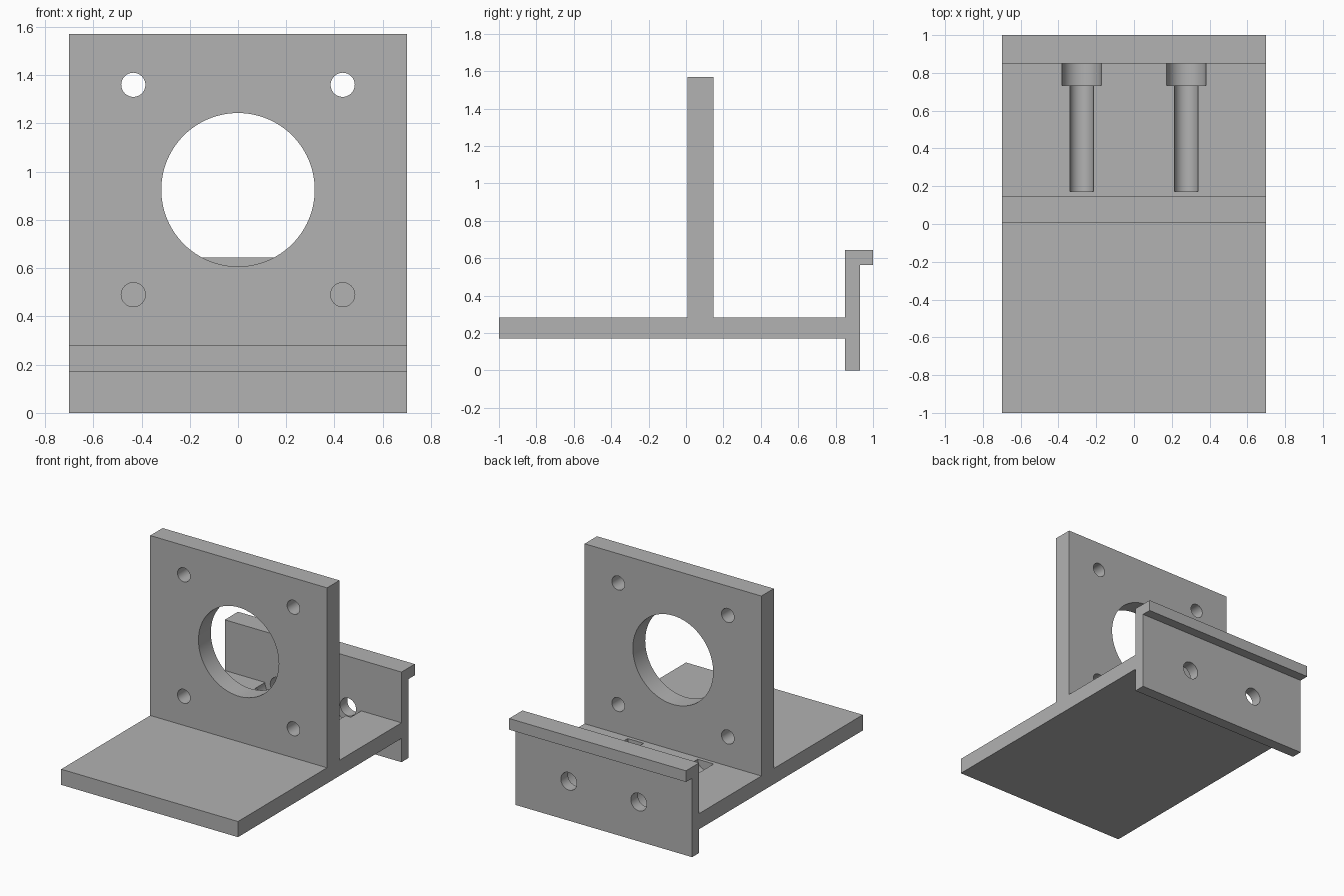
import bpy, bmesh, math
from mathutils import Matrix, Vector

cube = bpy.data.objects.get("Cube")
if cube:
    bpy.data.objects.remove(cube, do_unlink=True)

HALF_W = 0.70
BASE_LOW, BASE_TOP = 0.17, 0.282
PLATE_FRONT, PLATE_BACK, TOP = 0.007, 0.147, 1.57
WALL_FRONT, WALL_BACK = 0.85, 0.93

grey = bpy.data.materials.new("plain grey")
grey.use_nodes = True
colour = (0.445, 0.445, 0.445, 1)
grey.diffuse_color = colour
grey.node_tree.nodes["Principled BSDF"].inputs["Base Color"].default_value = colour


def make_object(name, bm):
    bmesh.ops.recalc_face_normals(bm, faces=bm.faces)
    mesh = bpy.data.meshes.new(name)
    bm.to_mesh(mesh)
    bm.free()
    mesh.materials.append(grey)
    obj = bpy.data.objects.new(name, mesh)
    bpy.context.collection.objects.link(obj)
    return obj


def extrude_profile(name, points):
    """Side profile in y, z swept across the full width."""
    bm = bmesh.new()
    face = bm.faces.new([bm.verts.new((-HALF_W, y, z)) for y, z in points])
    swept = bmesh.ops.extrude_face_region(bm, geom=[face])["geom"]
    verts = [v for v in swept if isinstance(v, bmesh.types.BMVert)]
    bmesh.ops.translate(bm, verts=verts, vec=(2 * HALF_W, 0, 0))
    return make_object(name, bm)


def lathe_cutter(name, x, z, steps, sides=48):
    """Solid turned about a line along y; steps are (y, radius)."""
    bm = bmesh.new()
    rings = []
    for y, r in steps:
        rings.append([bm.verts.new((x + r * math.cos(a), y, z + r * math.sin(a)))
                      for a in (math.tau * i / sides for i in range(sides))])
    for a, b in zip(rings, rings[1:]):
        for i in range(sides):
            j = (i + 1) % sides
            bm.faces.new((a[i], a[j], b[j], b[i]))
    bm.faces.new(rings[0])
    bm.faces.new(rings[-1])
    return make_object(name, bm)


# Bracket body: base, upright plate and hooked rear wall in one section
bracket = extrude_profile("motor_mount_bracket", [
    (-1, BASE_LOW), (WALL_FRONT, BASE_LOW), (WALL_FRONT, 0), (WALL_BACK, 0),
    (WALL_BACK, 0.565), (1, 0.565), (1, 0.645), (WALL_FRONT, 0.645),
    (WALL_FRONT, BASE_TOP), (PLATE_BACK, BASE_TOP), (PLATE_BACK, TOP),
    (PLATE_FRONT, TOP), (PLATE_FRONT, BASE_TOP), (-1, BASE_TOP)])

# Large central opening and four bolt holes in the upright plate
through = (-0.1, 0.25)
cutters = [lathe_cutter("centre_cutter", 0, 0.925, [(y, 0.318) for y in through], 96)]
for side in (-1, 1):
    for z in (0.49, 1.36):
        cutters.append(lathe_cutter("bolt_cutter", side * 0.434, z,
                                    [(y, 0.05) for y in through]))
    # Screw channel: shaft groove, head pocket, then hole through the rear wall
    cutters.append(lathe_cutter("screw_cutter", side * 0.277, BASE_TOP, [
        (0.173, 0.063), (0.733, 0.063), (0.733, 0.104),
        (WALL_FRONT, 0.104), (WALL_FRONT, 0.063), (1.1, 0.063)]))

bpy.context.view_layer.objects.active = bracket
bracket.select_set(True)
for cutter in cutters:
    cutter.hide_render = True
    mod = bracket.modifiers.new("cut", "BOOLEAN")
    mod.operation = "DIFFERENCE"
    mod.solver = "EXACT"
    mod.object = cutter
    bpy.ops.object.modifier_apply(modifier=mod.name)
    bpy.data.objects.remove(cutter, do_unlink=True)

bpy.ops.object.shade_smooth_by_angle(angle=math.radians(30))
